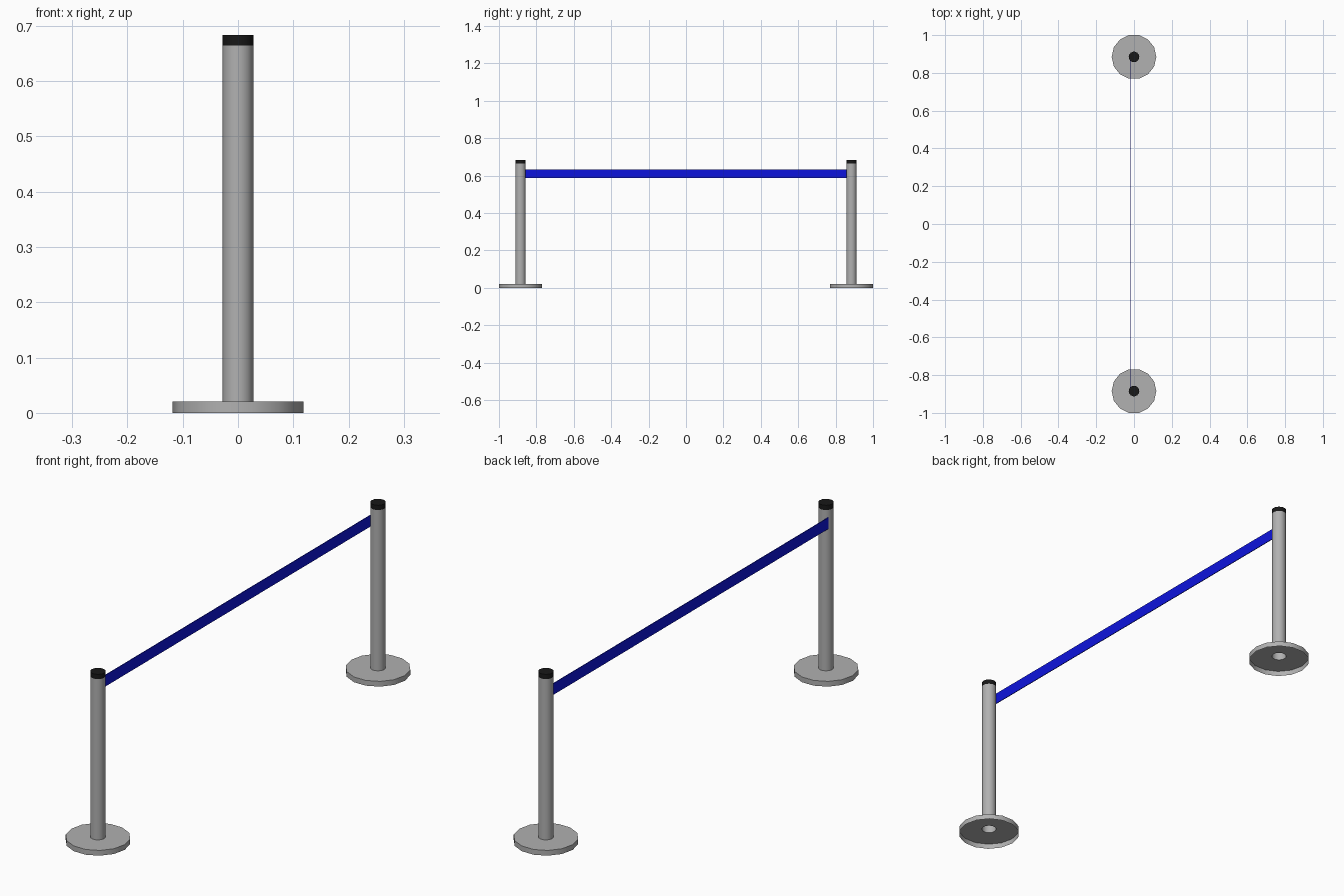
import bpy, bmesh, math

if "Cube" in bpy.data.objects:
    bpy.data.objects.remove(bpy.data.objects["Cube"])

SIDES = 14
POST_Y = 0.8847
POST_R, BASE_R = 0.028, 0.1183
BASE_H, POST_H, TOP = 0.021, 0.664, 0.683


def material(name, rgb):
    m = bpy.data.materials.new(name)
    m.diffuse_color = (*rgb, 1)
    m.use_nodes = True
    m.node_tree.nodes["Principled BSDF"].inputs["Base Color"].default_value = m.diffuse_color
    return m


def finish(bm, name, y, mat):
    mesh = bpy.data.meshes.new(name)
    bm.to_mesh(mesh)
    bm.free()
    mesh.materials.append(mat)
    ob = bpy.data.objects.new(name, mesh)
    ob.location.y = y
    bpy.context.collection.objects.link(ob)
    bpy.ops.object.select_all(action='DESELECT')
    ob.select_set(True)
    bpy.context.view_layer.objects.active = ob
    return ob


def lathe(name, profile, y, mat, top=False):
    """Revolve (radius, z) points, listed bottom to top, around the vertical axis."""
    bm = bmesh.new()
    rings = [[bm.verts.new((r * math.cos(2 * math.pi * i / SIDES),
                            r * math.sin(2 * math.pi * i / SIDES), z))
              for i in range(SIDES)] for r, z in profile]
    for a, b in zip(rings, rings[1:]):
        for i in range(SIDES):
            j = (i + 1) % SIDES
            bm.faces.new((a[i], a[j], b[j], b[i]))
    if top:
        bm.faces.new(rings[-1])
    finish(bm, name, y, mat)
    bpy.ops.object.shade_smooth_by_angle(angle=math.radians(30))


grey = material("metal_grey", (0.44, 0.44, 0.44))
black = material("cap_black", (0.009, 0.009, 0.009))
blue = material("belt_blue", (0.004, 0.007, 0.72))

for side, y in (("front", -POST_Y), ("back", POST_Y)):
    # Round foot, open underneath, with a hole for the tube
    lathe(side + "_base", [(BASE_R, 0), (BASE_R, BASE_H), (POST_R, BASE_H)], y, grey)
    # Hollow upright
    lathe(side + "_post", [(POST_R, BASE_H), (POST_R, POST_H)], y, grey)
    # Dark end cap
    lathe(side + "_cap", [(POST_R, POST_H), (POST_R, TOP)], y, black, top=True)

# Thin belt strung between the posts, set off to the left side
bm = bmesh.new()
bmesh.ops.create_cube(bm, size=1)
bmesh.ops.scale(bm, vec=(0.003, 2 * POST_Y - 0.01, 0.045), verts=bm.verts)
bmesh.ops.translate(bm, vec=(-0.0205, 0, 0.6105), verts=bm.verts)
finish(bm, "barrier_belt", 0, blue)
